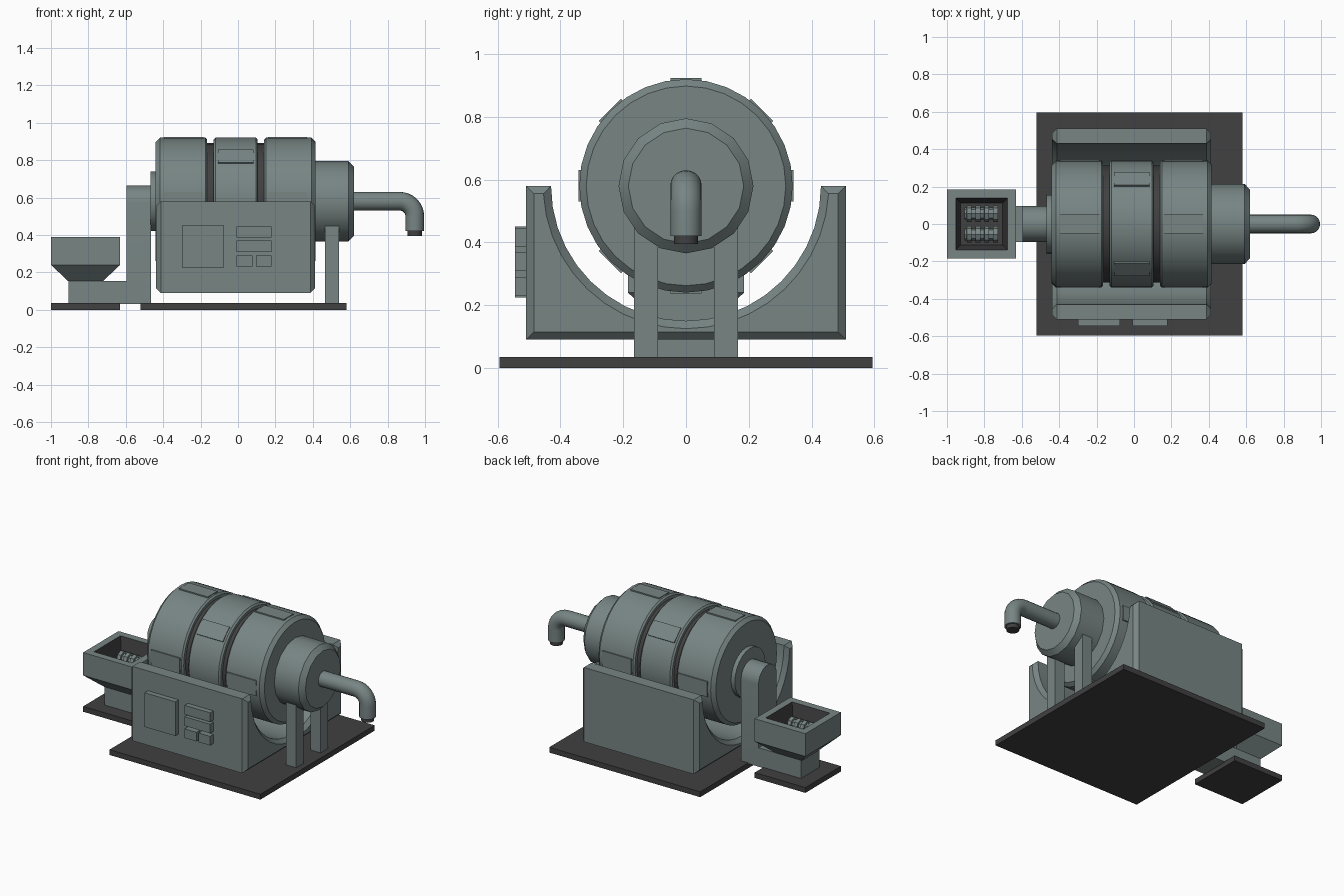
import bpy, bmesh, math
from math import sin, cos, pi

if "Cube" in bpy.data.objects:
    bpy.data.objects.remove(bpy.data.objects["Cube"])


def material(name, rgb):
    m = bpy.data.materials.new(name)
    m.diffuse_color = (*rgb, 1)
    m.use_nodes = True
    m.node_tree.nodes["Principled BSDF"].inputs["Base Color"].default_value = m.diffuse_color
    return m


GREEN = material("grey_green_metal", (0.185, 0.235, 0.23))
DARK = material("dark_grey", (0.052, 0.052, 0.052))
AXIS_Z = 0.58  # height of the drum axis


def loft(name, rings, mat, smooth=False):
    """Bridge equal-length rings of points and cap both ends."""
    bm = bmesh.new()
    vs = [[bm.verts.new(p) for p in r] for r in rings]
    n = len(rings[0])
    for a, b in zip(vs, vs[1:]):
        for i in range(n):
            j = (i + 1) % n
            bm.faces.new((a[i], a[j], b[j], b[i]))
    bm.faces.new(vs[0][::-1])
    bm.faces.new(vs[-1])
    bmesh.ops.recalc_face_normals(bm, faces=bm.faces)
    me = bpy.data.meshes.new(name)
    bm.to_mesh(me)
    bm.free()
    me.materials.append(mat)
    ob = bpy.data.objects.new(name, me)
    bpy.context.collection.objects.link(ob)
    if smooth:
        bpy.ops.object.select_all(action='DESELECT')
        ob.select_set(True)
        bpy.context.view_layer.objects.active = ob
        bpy.ops.object.shade_smooth_by_angle(angle=math.radians(30))
    return ob


def box(name, x, y, z, mat=GREEN):
    return loft(name, [[(x[0], y[0], h), (x[1], y[0], h), (x[1], y[1], h), (x[0], y[1], h)]
                       for h in z], mat)


def lathe(name, profile, mat=GREEN, sides=32, y=0, z=AXIS_Z, smooth=True):
    """Revolve (x, radius) points around an axis along x."""
    return loft(name, [[(x, y + r * sin(2 * pi * i / sides), z + r * cos(2 * pi * i / sides))
                        for i in range(sides)] for x, r in profile], mat, smooth)


# base plates
box("base_plate", (-0.52, 0.58), (-0.595, 0.595), (0, 0.035), DARK)
box("hopper_base_plate", (-1.0, -0.63), (-0.185, 0.185), (0, 0.035), DARK)

# drum: three chamfered segments over a dark core
for nm, a, b, ca, cb in (("left", -0.44, -0.165, 0.022, 0.01),
                         ("middle", -0.13, 0.105, 0.01, 0.01),
                         ("right", 0.14, 0.415, 0.01, 0.022)):
    lathe(f"drum_{nm}", [(a, 0.34 - ca), (a + ca, 0.34), (b - cb, 0.34), (b, 0.34 - cb)])
lathe("drum_core", [(-0.4, 0.312), (0.38, 0.312)], DARK)
lathe("drum_left_hub", [(-0.468, 0.16), (-0.43, 0.16)], sides=24)
lathe("drum_end_cap", [(0.4, 0.215), (0.59, 0.215), (0.62, 0.184)], sides=16)

# flat plates around each drum segment
for nm, a, b, turn in (("left", -0.395, -0.185, 0), ("middle", -0.108, 0.083, pi / 4),
                       ("right", 0.16, 0.37, 0)):
    for k in range(4):
        p = box(f"drum_plate_{nm}_{k}", (a, b), (-0.05, 0.05), (0.325, 0.343))
        p.rotation_euler.x = turn + k * pi / 2
        p.location.z = AXIS_Z

# cradle with round cut-out and chamfered ends
def cradle_ring(x, inset):
    half, bottom, top, r = 0.51 - inset, 0.09 + inset, 0.58 - inset, 0.43 + inset
    t = math.asin(inset / r)
    arc = [t + (pi - 2 * t) * i / 20 for i in range(21)]
    return ([(x, -half, top), (x, -half, bottom), (x, half, bottom), (x, half, top)]
            + [(x, r * cos(a), AXIS_Z - r * sin(a)) for a in arc])


loft("cradle", [cradle_ring(-0.438, 0.025), cradle_ring(-0.413, 0),
                cradle_ring(0.388, 0), cradle_ring(0.413, 0.025)], GREEN, True)

# control panel and buttons on the front
box("control_panel", (-0.3, -0.075), (-0.545, -0.5), (0.225, 0.45))
for i, (x0, x1, z0, z1) in enumerate(((-0.008, 0.178, 0.385, 0.445), (-0.008, 0.178, 0.31, 0.37),
                                      (-0.008, 0.078, 0.23, 0.29), (0.095, 0.178, 0.23, 0.29))):
    box(f"control_button_{i}", (x0, x1), (-0.545, -0.5), (z0, z1))

# rear support legs under the end cap
for nm, s in (("front", -1), ("back", 1)):
    box(f"support_leg_{nm}", (0.465, 0.54), sorted((s * 0.09, s * 0.165)), (0.03, 0.45))

# outlet pipe with elbow and dark tip
path = [(0.61, AXIS_Z, 0)]
R = 0.08
path += [(0.865 + R * sin(a), AXIS_Z - R + R * cos(a), a) for a in [pi / 2 * i / 8 for i in range(9)]]
path.append((0.945, 0.42, pi / 2))


def pipe_ring(x, z, a, r, n=20):
    return [(x + r * cos(t) * sin(a), r * sin(t), z + r * cos(t) * cos(a))
            for t in [2 * pi * i / n for i in range(n)]]


loft("outlet_pipe", [pipe_ring(*p, 0.05) for p in path], GREEN, True)
loft("outlet_tip", [pipe_ring(0.945, z, pi / 2, 0.039) for z in (0.43, 0.395)], DARK, True)

# feed duct: horizontal box and round-topped tower
box("feed_duct", (-0.905, -0.5), (-0.095, 0.095), (0.03, 0.155))
arch = [(-0.095, 0.03), (0.095, 0.03)] + [(0.095 * cos(pi * i / 12), 0.57 + 0.095 * sin(pi * i / 12))
                                          for i in range(13)]
loft("feed_tower", [[(x, y, z) for y, z in arch] for x in (-0.595, -0.466)], GREEN, True)

# hopper with a dark interior
HX = -0.815
hopper = loft("hopper", [[(HX + sx * h, sy * h, z) for sx, sy in ((-1, -1), (1, -1), (1, 1), (-1, 1))]
                         for h, z in ((0.09, 0.15), (0.185, 0.24), (0.185, 0.39),
                                      (0.138, 0.39), (0.112, 0.25))], GREEN)
hopper.data.materials.append(DARK)
for f in hopper.data.polygons:
    inside = max(abs(f.center.x - HX), abs(f.center.y)) < 0.132
    if inside and f.normal.z > 0.05:
        f.material_index = 1

# toothed crushing rollers inside the hopper
for nm, y in (("front", -0.055), ("back", 0.055)):
    prof = []
    for i in range(4):
        x = -0.905 + i * 0.047
        prof += [(x, 0.032), (x + 0.01, 0.032), (x + 0.011, 0.045), (x + 0.036, 0.045),
                 (x + 0.037, 0.032)]
    lathe(f"crushing_roller_{nm}", prof, GREEN, sides=8, y=y, z=0.295, smooth=False)
